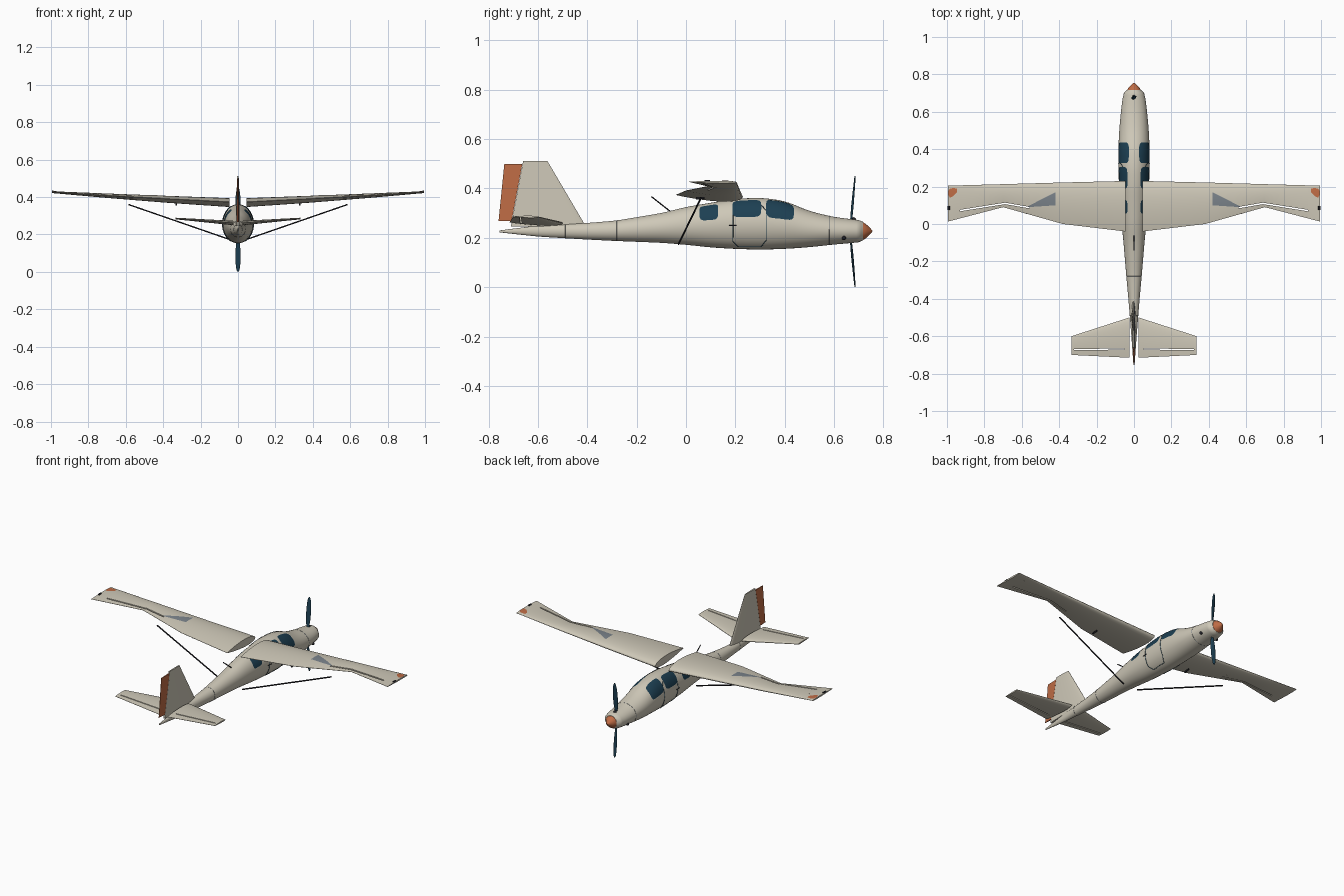
import bpy, bmesh
from math import sin, cos, pi, sqrt, radians, asin
from mathutils import Vector

if "Cube" in bpy.data.objects:
    bpy.data.objects.remove(bpy.data.objects["Cube"])


def mat(name, *rgb):
    m = bpy.data.materials.new(name)
    m.diffuse_color = (*rgb, 1)
    m.use_nodes = True
    m.node_tree.nodes["Principled BSDF"].inputs["Base Color"].default_value = m.diffuse_color
    return m


CREAM = mat("cream", .62, .58, .48)
ORANGE = mat("orange", .52, .15, .06)
BLUE = mat("dark_blue", .012, .05, .085)
SLATE = mat("slate", .2, .23, .26)
BLACK = mat("black", .015, .015, .02)


def interp(pts, t):
    """Piecewise linear interpolation of rows (key, values...)."""
    for a, b in zip(pts, pts[1:]):
        if t <= b[0] or b is pts[-1]:
            k = min(1, max(0, (t - a[0]) / (b[0] - a[0])))
            return [p + (q - p) * k for p, q in zip(a[1:], b[1:])]


def grid(name, rings, m, closed=True, caps=True, mirror=False):
    """Skin a list of equal point rows into a smooth object."""
    bm = bmesh.new()
    rows = [[bm.verts.new(p) for p in r] for r in rings]
    n = len(rows[0])
    for a, b in zip(rows, rows[1:]):
        for i in range(n if closed else n - 1):
            j = (i + 1) % n
            bm.faces.new((a[i], a[j], b[j], b[i]))
    if closed and caps:
        bm.faces.new(rows[0])
        bm.faces.new(rows[-1])
    bmesh.ops.remove_doubles(bm, verts=bm.verts, dist=1e-6)
    bmesh.ops.recalc_face_normals(bm, faces=bm.faces)
    me = bpy.data.meshes.new(name)
    bm.to_mesh(me)
    bm.free()
    ob = bpy.data.objects.new(name, me)
    bpy.context.collection.objects.link(ob)
    me.materials.append(m)
    bpy.ops.object.select_all(action='DESELECT')
    bpy.context.view_layer.objects.active = ob
    ob.select_set(True)
    bpy.ops.object.shade_smooth_by_angle(angle=radians(35))
    if mirror:
        ob.modifiers.new("mirror", 'MIRROR')
    return ob


def tube(name, pts, r, m, mirror=False, cyclic=False):
    cu = bpy.data.curves.new(name, 'CURVE')
    cu.dimensions, cu.bevel_depth, cu.bevel_resolution = '3D', r, 1
    cu.use_fill_caps = True
    s = cu.splines.new('POLY')
    s.points.add(len(pts) - 1)
    for p, q in zip(s.points, pts):
        p.co = (*q, 1)
    s.use_cyclic_u = cyclic
    cu.materials.append(m)
    ob = bpy.data.objects.new(name, cu)
    bpy.context.collection.objects.link(ob)
    if mirror:
        ob.modifiers.new("mirror", 'MIRROR')


# Fuselage: (y, bottom, top, half width)
FUS = [(-.755, .222, .230, .003), (-.6, .205, .250, .014), (-.4, .193, .260, .030),
       (-.28, .187, .270, .041), (-.1, .180, .300, .056), (0, .172, .325, .066),
       (.1, .161, .342, .074), (.2, .155, .358, .080), (.3, .152, .363, .084),
       (.4, .155, .350, .084), (.5, .162, .308, .079), (.6, .173, .284, .070),
       (.66, .178, .277, .063), (.70, .182, .272, .054), (.717, .190, .265, .037)]


def section(y):
    """Softened section values: average of nearby samples."""
    w = .03 * min(1, max(0, .69 - y) / .06, (y + .755) / .1)
    s = [interp(FUS, y + w * k / 2) for k in (-2, -1, 0, 1, 2)]
    return [sum(c) / 5 for c in zip(*s)]


def skin(y, a, off=0.):
    b, t, h = section(y)
    return Vector(((h + off) * cos(a), y, (b + t) / 2 + ((t - b) / 2 + off) * sin(a)))


def skin_z(y, z, off=.0005):
    b, t, h = section(y)
    return skin(y, asin(max(-1, min(1, (2 * z - b - t) / (t - b)))), off)


ys = [-.755 + 1.445 * i / 64 for i in range(65)] + [.70, .71, .717]
grid("fuselage", [[skin(y, 2 * pi * i / 40) for i in range(40)] for y in ys], CREAM)
grid("spinner", [[(r * cos(2 * pi * i / 32), y, .227 + r * sin(2 * pi * i / 32)) for i in range(32)]
     for y, r in [(.712, .037), (.72, .035), (.735, .024), (.748, .011), (.755, .002)]], ORANGE)

# Panel seams around the body
for i, y in enumerate((-.49, -.28, .58)):
    tube(f"body_seam_{i}", [skin(y, 2 * pi * k / 40) for k in range(40)], .0009, SLATE, cyclic=True)


# Side windows, laid on the skin: y range, angle range in degrees
def window(name, y0, y1, a0, a1):
    rows = []
    for k in range(9):
        row = []
        for i in range(48):
            c, s = cos(2 * pi * i / 48), sin(2 * pi * i / 48)
            d = (abs(c) ** 5 + abs(s) ** 5) ** -.2 * max(k, .02) / 8
            row.append(skin((y0 + y1) / 2 + c * d * (y1 - y0) / 2,
                            radians((a0 + a1) / 2 + s * d * (a1 - a0) / 2), .0015))
        rows.append(row)
    ob = grid(name, rows, BLUE, caps=False, mirror=True)
    if ob.data.polygons[100].normal.x < 0:
        ob.data.flip_normals()


window("rear_window", .055, .13, 13, 62)
window("door_window", .188, .305, 15, 65)
window("front_window", .325, .437, 14, 71)

# Door outline and handle
door = [(.19, .33), (.19, .185), (.21, .165), (.305, .165), (.325, .19), (.325, .31), (.305, .333)]
pts = []
for (y0, z0), (y1, z1) in zip(door, door[1:]):
    pts += [skin_z(y0 + (y1 - y0) * k / 8, z0 + (z1 - z0) * k / 8) for k in range(8)]
tube("door_seam", pts, .0015, BLUE, mirror=True)
tube("door_handle", [skin_z(.175, .25, .002), skin_z(.205, .25, .002)], .002, BLACK, mirror=True)

# Nose ports
for name, p, mir in [("exhaust_port", skin_z(.64, .2), True), ("oil_cap", skin(.68, pi / 2), False)]:
    rows = [[p + Vector((.009 * sin(v) * cos(u), .009 * sin(v) * sin(u), .009 * cos(v)))
             for u in [2 * pi * i / 16 for i in range(16)]] for v in [pi * (.01 + .98 * k / 8) for k in range(9)]]
    grid(name, rows, BLACK, mirror=mir)


# Airfoil surfaces: planform rows (span, leading y, trailing y, height, thickness)
def foil(plan, s, y, side):
    le, te, z, th = interp(plan, s)
    u = min(1, max(0, (le - y) / (le - te)))
    droop = .18 * th * (1 - u) ** 2
    return z - droop + side * (.0008 + th * 1.3 * sqrt(u) * (1 - u))


def panel(name, plan, spans, m, front=None, back=None, upright=False):
    rings = []
    for s in spans:
        le, te = interp(plan, s)[:2]
        y0 = interp(front, s)[0] if front else le
        y1 = interp(back, s)[0] if back else te
        yy = [y0 + (y1 - y0) * (1 - cos(pi * i / 14)) / 2 for i in range(15)]
        ring = [(y, foil(plan, s, y, 1)) for y in yy] + [(y, foil(plan, s, y, -1)) for y in yy[::-1]]
        rings.append([(d, y, s) if upright else (s, y, d) for y, d in ring])
    grid(name, rings, m, mirror=not upright)


def span(*keys):
    return [a + (b - a) * k / 4 for a, b in zip(keys, keys[1:]) for k in range(4)] + [keys[-1]]


def shift(rows, d):
    return [(s, y + d) for s, y in rows]


# Wings with a narrow aileron slot
WING = [(.045, .23, -.04, .374, .045), (.38, .222, 0, .391, .035),
        (.7, .213, .09, .409, .022), (.995, .205, .013, .427, .008)]
SLOT = [(.56, .088), (.69, .11), (.93, .072)]
panel("wing_inner", WING, span(.045, .38, .56), CREAM)
panel("wing_outer", WING, span(.56, .69, .7, .93), CREAM, back=shift(SLOT, .004))
panel("aileron", WING, span(.56, .69, .7, .93), CREAM, front=shift(SLOT, -.004))
panel("wing_tip", WING, span(.93, .995), CREAM)


# Painted patches on the upper wing: (span, front y, rear y)
def patch(name, rows, m):
    pts = []
    for i in range(9):
        s = rows[0][0] + (rows[-1][0] - rows[0][0]) * i / 8
        a, b = interp(rows, s)
        pts.append([(s, a + (b - a) * k / 6, foil(WING, s, a + (b - a) * k / 6, 1) + .001) for k in range(7)])
    ob = grid(name, pts, m, closed=False, mirror=True)
    if ob.data.polygons[0].normal.z < 0:
        ob.data.flip_normals()


patch("wing_walk_marking", [(.42, .17, .10), (.567, .095, .09)], SLATE)
patch("tip_marking", [(.947, .19, .17), (.965, .192, .15), (.985, .19, .14), (.992, .175, .155)], ORANGE)
tube("tip_lamp", [(.99, .075, .43), (.99, .097, .43)], .006, BLACK, mirror=True)
tube("flap_hinge", [(.33, .04, .36), (.33, .075, .362)], .005, BLACK, mirror=True)

# Tailplane with elevators
TAIL = [(.025, -.5, -.715, .263, .022), (.335, -.6, -.70, .286, .007)]
HINGE = [(.05, -.668), (.32, -.672)]
panel("tailplane_root", TAIL, span(.025, .05), CREAM)
panel("tailplane", TAIL, span(.05, .32), CREAM, back=shift(HINGE, .003))
panel("elevator", TAIL, span(.05, .32), CREAM, front=shift(HINGE, -.003))
panel("tailplane_tip", TAIL, span(.32, .335), CREAM)

# Fin and rudder (span runs along z, offset along x is zero)
FIN = [(.245, -.405, -.762, 0, .020), (.512, -.562, -.735, 0, .007)]
POST = [(.245, -.710), (.512, -.660)]
panel("fin", FIN, span(.245, .512), CREAM, back=POST, upright=True)
panel("rudder", FIN, span(.268, .500), ORANGE, front=shift(POST, -.001), upright=True)

# Wing struts and aerial
tube("wing_strut", [(.05, -.03, .175), (.585, .06, .36)], .004, BLACK, mirror=True)
tube("aerial", [(0, -.055, .30), (0, -.14, .367)], .003, BLACK)

# Two propeller blades: (radius, half chord)
BLADE = [(.02, .006), (.06, .009), (.1, .013), (.15, .014), (.19, .012), (.215, .008), (.225, .002)]
for name, d in (("upper_blade", 1), ("lower_blade", -1)):
    rings = []
    for r, c in BLADE:
        tw = radians(30 - 100 * r)
        ring = []
        for i in range(14):
            p, q = c * cos(2 * pi * i / 14), .0025 * sin(2 * pi * i / 14)
            ring.append((d * (p * cos(tw) - q * sin(tw)), .665 + .09 * r + p * sin(tw) + q * cos(tw), .225 + d * r))
        rings.append(ring)
    grid(name, rings, BLUE)
